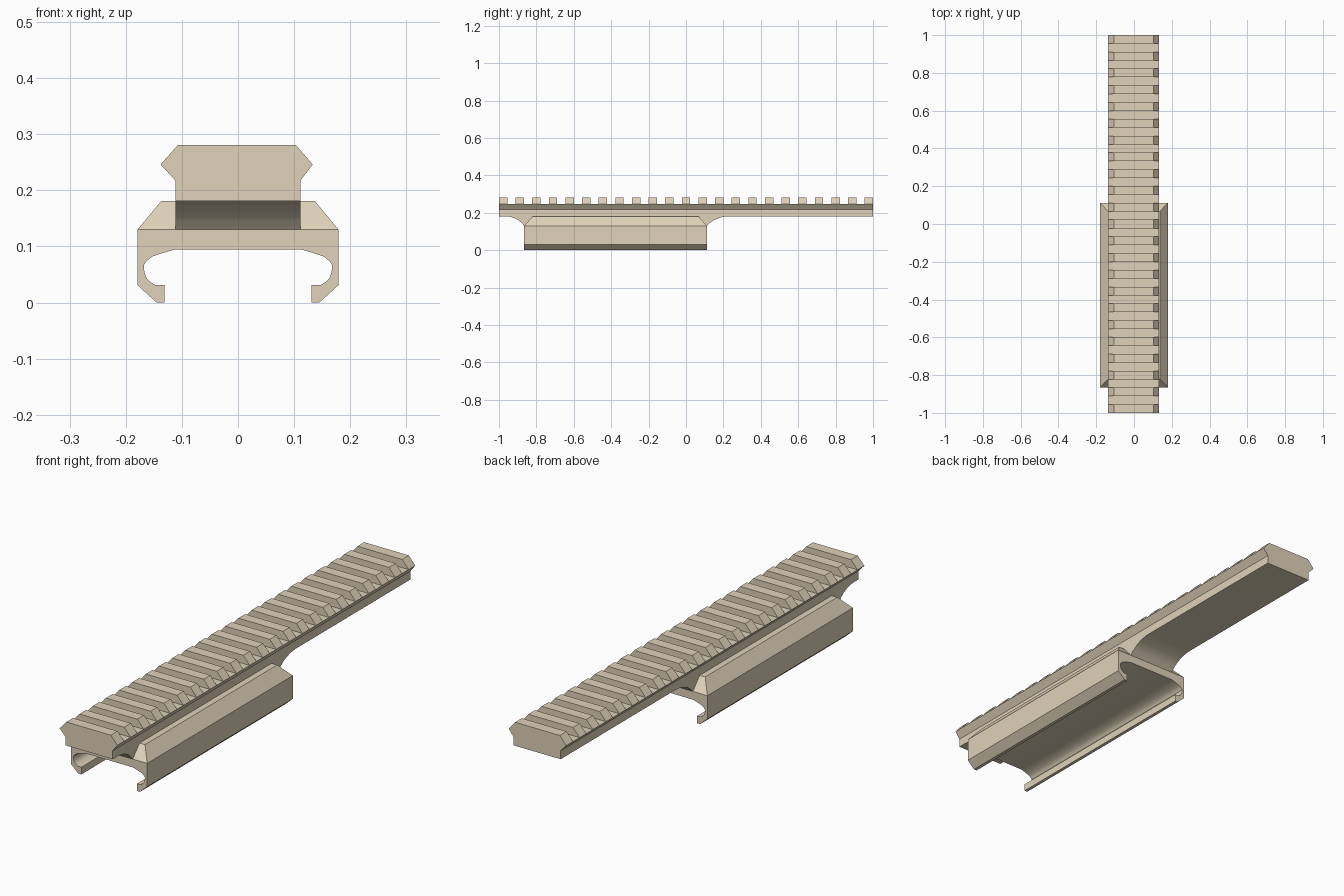
import bpy, bmesh, math

if "Cube" in bpy.data.objects:
    bpy.data.objects.remove(bpy.data.objects["Cube"])

beige = bpy.data.materials.new("beige")
beige.diffuse_color = (0.74, 0.645, 0.485, 1)
beige.use_nodes = True
beige.node_tree.nodes["Principled BSDF"].inputs["Base Color"].default_value = beige.diffuse_color


def extrude(bm, profile, place, near, far, skip=()):
    """Sweep an anticlockwise profile from near to far; skip lists edges left open."""
    n = [bm.verts.new(place(u, v, near)) for u, v in profile]
    f = [bm.verts.new(place(u, v, far)) for u, v in profile]
    bm.faces.new(n)
    bm.faces.new(f[::-1])
    for i in range(len(profile)):
        j = (i + 1) % len(profile)
        if i not in skip:
            bm.faces.new((n[i], f[i], f[j], n[j]))


def along_y(u, v, w):
    return (u, w, v)


def along_x(u, v, w):
    return (w, u, v)


def quad(bm, pts):
    bm.faces.new([bm.verts.new(p) for p in pts])


def finish(bm, name, smooth=False):
    bmesh.ops.remove_doubles(bm, verts=bm.verts, dist=1e-5)
    me = bpy.data.meshes.new(name)
    bm.to_mesh(me)
    bm.free()
    me.materials.append(beige)
    ob = bpy.data.objects.new(name, me)
    bpy.context.collection.objects.link(ob)
    if smooth:
        bpy.context.view_layer.objects.active = ob
        ob.select_set(True)
        bpy.ops.object.shade_smooth_by_angle(angle=math.radians(28))
        ob.select_set(False)
    return ob


Z_BASE, Z_BAR, Z_SLOT, Z_TOP = 0.13, 0.181, 0.246, 0.281
Y0, Y1 = -0.865, 0.112          # ends of the clamp
NECK = 0.111                    # half width of the neck
L, R = -0.138, 0.133            # widest points of the rail

# Slotted rail: bar, cross teeth, and slot floors between them
bm = bmesh.new()
bar = [(-NECK, Z_BAR), (NECK, Z_BAR), (NECK, 0.217), (R, Z_SLOT),
       (L, Z_SLOT), (-NECK, 0.217)]
extrude(bm, bar, along_y, -1, 1, skip=(0, 3))
tooth = [(L, Z_SLOT), (R, Z_SLOT), (0.103, Z_TOP), (-0.107, Z_TOP)]
COUNT, WIDTH = 23, 0.045
pitch = (2 - WIDTH) / (COUNT - 1)
for i in range(COUNT):
    y = -1 + i * pitch
    extrude(bm, tooth, along_y, y, y + WIDTH, skip=(0,))
    if i < COUNT - 1:
        a, b = y + WIDTH, y + pitch
        quad(bm, [(L, a, Z_SLOT), (R, a, Z_SLOT), (R, b, Z_SLOT), (L, b, Z_SLOT)])
finish(bm, "slotted_rail")

# Neck: underside of the rail with a curved fillet down to the clamp at each end
# (steps given as distance out from the clamp end, and height)
curve = [(0, Z_BASE), (0.018, 0.147), (0.036, 0.160), (0.056, 0.169),
         (0.078, 0.176), (0.100, 0.180), (0.118, Z_BAR)]
front = [(Y0 - d * 0.85, z) for d, z in curve[::-1]]
back = [(Y1 + d, z) for d, z in curve]
under = front + back
bm = bmesh.new()
extrude(bm, under, along_x, NECK, -NECK, skip=(len(front) - 1, len(under) - 1))
for a, b in ((-1, front[0][0]), (back[-1][0], 1)):
    quad(bm, [(-NECK, a, Z_BAR), (-NECK, b, Z_BAR), (NECK, b, Z_BAR), (NECK, a, Z_BAR)])
finish(bm, "neck", True)

# Clamp: C-shaped channel with hooked feet
W = 0.179
foot = [(W, 0.031), (0.145, 0.0), (0.131, 0.0), (0.131, 0.031), (0.147, 0.031),
        (0.157, 0.037), (0.164, 0.045), (0.167, 0.056), (0.168, 0.066),
        (0.163, 0.074), (0.153, 0.082), (0.135, 0.088), (0.112, 0.095)]
outline = [(W, Z_BASE), (-W, Z_BASE)] + [(-x, z) for x, z in foot] + foot[::-1]
bm = bmesh.new()
extrude(bm, outline, along_y, Y0, Y1, skip=(0,))
finish(bm, "clamp", True)

# Sloped shoulders either side of the neck
bm = bmesh.new()
C, XT = 0.045, 0.137
for s in (1, -1):
    def P(x, y, z):
        return (s * x, y, z)
    faces = [
        [P(W, Y0, Z_BASE), P(W, Y1, Z_BASE), P(XT, Y1 - C, Z_BAR), P(XT, Y0 + C, Z_BAR)],
        [P(NECK, Y0 + C, Z_BAR), P(XT, Y0 + C, Z_BAR), P(XT, Y1 - C, Z_BAR), P(NECK, Y1 - C, Z_BAR)],
        [P(NECK, Y0, Z_BASE), P(W, Y0, Z_BASE), P(XT, Y0 + C, Z_BAR), P(NECK, Y0 + C, Z_BAR)],
        [P(W, Y1, Z_BASE), P(NECK, Y1, Z_BASE), P(NECK, Y1 - C, Z_BAR), P(XT, Y1 - C, Z_BAR)],
    ]
    for pts in faces:
        quad(bm, pts if s > 0 else pts[::-1])
finish(bm, "shoulders")
